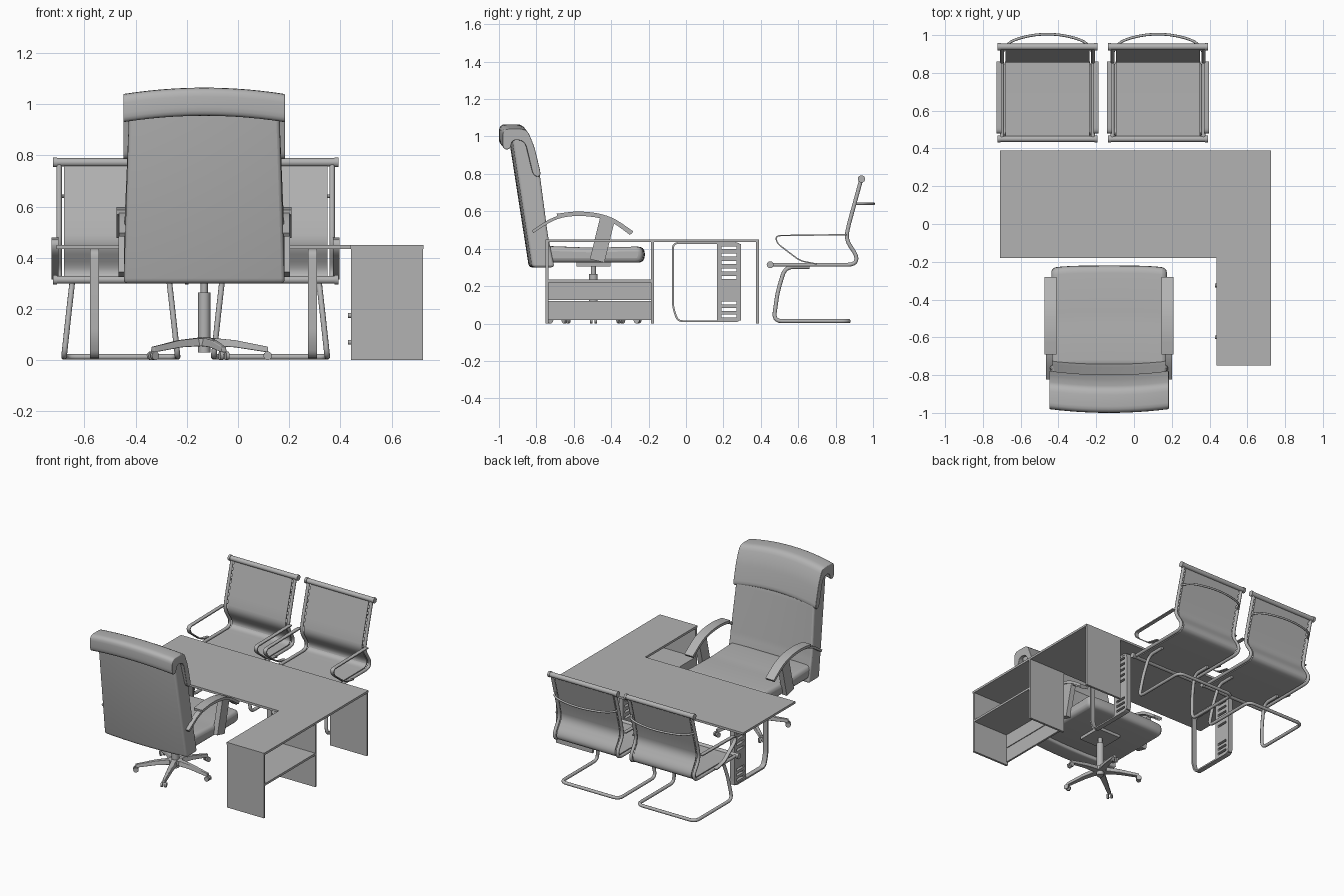
import bpy, bmesh, math
from mathutils import Vector

if "Cube" in bpy.data.objects:
    bpy.data.objects.remove(bpy.data.objects["Cube"])

grey = bpy.data.materials.new("neutral grey")
grey.use_nodes = True
grey.diffuse_color = (0.45, 0.45, 0.45, 1)
grey.node_tree.nodes["Principled BSDF"].inputs["Base Color"].default_value = (0.45, 0.45, 0.45, 1)


def finish(name, mesh, smooth=False, bevel=0):
    mesh.materials.clear()
    mesh.materials.append(grey)
    ob = bpy.data.objects.new(name, mesh)
    bpy.context.collection.objects.link(ob)
    if smooth:
        bpy.ops.object.select_all(action="DESELECT")
        ob.select_set(True)
        bpy.context.view_layer.objects.active = ob
        bpy.ops.object.shade_smooth_by_angle(angle=math.radians(40))
    if bevel:
        mod = ob.modifiers.new("soft edges", "BEVEL")
        mod.width, mod.segments, mod.limit_method = bevel, 3, "ANGLE"
        mod.angle_limit = math.radians(50)
    return ob


def loft(name, rings, loop=False, smooth=True, bevel=0):
    """Skin a list of equal closed rings; loop joins last to first."""
    bm = bmesh.new()
    vs = [[bm.verts.new(p) for p in r] for r in rings]
    n = len(rings[0])
    for a, b in zip(vs, vs[1:] + vs[:1] if loop else vs[1:]):
        for i in range(n):
            bm.faces.new((a[i], a[(i + 1) % n], b[(i + 1) % n], b[i]))
    if not loop:
        bm.faces.new(vs[0])
        bm.faces.new(vs[-1])
    bmesh.ops.recalc_face_normals(bm, faces=bm.faces)
    me = bpy.data.meshes.new(name)
    bm.to_mesh(me)
    bm.free()
    return finish(name, me, smooth, bevel)


def box(name, x0, x1, y0, y1, z0, z1):
    rings = [[(x, y0, z0), (x, y1, z0), (x, y1, z1), (x, y0, z1)] for x in (x0, x1)]
    return loft(name, rings, smooth=False)


def rounded(pts, r, closed=False, steps=5):
    """Replace path corners by short arcs."""
    pts = [Vector(p) for p in pts]
    n, out = len(pts), []
    for i, p in enumerate(pts):
        if not closed and i in (0, n - 1):
            out.append(p)
            continue
        a, b = pts[i - 1] - p, pts[(i + 1) % n] - p
        s = p + a.normalized() * min(r, a.length * .49)
        e = p + b.normalized() * min(r, b.length * .49)
        for k in range(steps + 1):
            t = k / steps
            out.append(s * (1 - t) ** 2 + p * 2 * t * (1 - t) + e * t * t)
    return out


def ribbon(name, path, x, width, thick, r=.04, closed=False):
    """Flat band following a (y, z) path, wide in x."""
    pts = rounded(path, r, closed)
    rings = []
    for i, p in enumerate(pts):
        q = pts[(i + 1) % len(pts)] if closed or i < len(pts) - 1 else p
        o = pts[i - 1] if closed or i else p
        d = (q - o).normalized() * thick / 2
        nrm = Vector((-d.y, d.x))
        a, b, h = p + nrm, p - nrm, width / 2
        rings.append([(x - h, *a), (x + h, *a), (x + h, *b), (x - h, *b)])
    return loft(name, rings, closed)


def tube(name, path, radius, r=.05, closed=False):
    cu = bpy.data.curves.new(name, "CURVE")
    cu.dimensions, cu.bevel_depth, cu.bevel_resolution, cu.use_fill_caps = "3D", radius, 3, True
    pts = rounded(path, r, closed)
    sp = cu.splines.new("POLY")
    sp.points.add(len(pts) - 1)
    sp.use_cyclic_u = closed
    for q, p in zip(sp.points, pts):
        q.co = (*p, 1)
    tmp = bpy.data.objects.new(name + "_path", cu)
    me = bpy.data.meshes.new_from_object(tmp)
    bpy.data.objects.remove(tmp)
    return finish(name, me, True)


def cushion(name, profile, cx, half, bulge, bevel, r=.03):
    """(y, z) profile run across x; bulge(t) gives offset and side scale."""
    prof = rounded(profile, r, True, 4)
    rings = []
    for k in range(13):
        t = k / 6 - 1
        rings.append([(cx + t * half(p.y), p.x + bulge(t)[0], p.y + bulge(t)[1]) for p in prof])
    return loft(name, rings, bevel=bevel)


# L-shaped desk: top, three upright panels, shelf and drawers
T = .015
box("desk_top", -.71, .725, -.18, .39, .45 - T, .45)
box("return_top", .438, .725, -.75, -.18, .45 - T, .45)
for nm, y in (("return_end_panel", -.75), ("middle_panel", -.187), ("desk_end_panel", .375)):
    box(nm, .442, .723, y, y + T, 0, .45 - T)
box("return_shelf", .442, .723, -.735, -.187, .22, .235)
for i, z in enumerate((.02, .125)):
    box(f"drawer_front_{i}", .442, .455, -.735, -.187, z, z + .1)
    for y in (-.6, -.325):
        tube(f"drawer_knob_{i}", [(.445, y, z + .05), (.43, y, z + .05)], .01)

# Desk legs: flat loop with a slotted panel
for x in (-.561, .291):
    ribbon("leg_loop", [(-.07, .43), (-.07, .09), (-.045, .012), (.29, .012), (.29, .43)],
           x, .034, .01, .03, True)
    for y in (.165, .27):
        box("leg_panel_side", x - .015, x + .015, y, y + .025, .015, .425)
    slots = [.04, .075, .11, .245, .285, .325, .365, .405]
    edges = [.015] + [z + s for z in slots for s in (-.008, .008)] + [.425]
    for z0, z1 in zip(edges[::2], edges[1::2]):
        box("leg_panel_rung", x - .015, x + .015, .185, .275, z0, z1)


# Visitor chairs
def visitor_chair(cx):
    rail = [(.45, .314), (.9, .314), (.917, .355), (.855, .45), (.868, .52), (.938, .775)]
    ribbon("visitor_seat_sheet", rail, cx, .445, .008)
    for y, z, r in ((.45, .314, .016), (.938, .773, .017)):
        tube("visitor_cross_bar", [(cx - .262, y, z), (cx + .262, y, z)], r)
        for s in (-1, 1):
            tube("visitor_bar_cap", [(cx + s * .25, y, z), (cx + s * .265, y, z)], r + .003)
    for s in (-1, 1):
        tube("visitor_side_rail", [(cx + s * .241, y, z) for y, z in rail], .011, .04)
        ribbon("visitor_arm", [(.86, .475), (.48, .47), (.485, .43), (.61, .335), (.7, .318)],
               cx + s * .257, .026, .007, .03)
    # Cantilever base: one bent tube
    half = [(.19, .66, .302), (.19, .53, .302), (.205, .49, .17), (.222, .468, .013), (.222, .87, .013)]
    base = [(cx - x, y, z) for x, y, z in half] + [(cx + x, y, z) for x, y, z in half[::-1]]
    tube("visitor_base", base, .011, .045)
    # Bowed handle behind the back
    tube("visitor_back_handle", [(cx + x, y, .64) for x, y in
         ((-.24, .905), (-.2, .975), (0, 1.015), (.2, .975), (.24, .905))], .007, .15)


for cx in (-.458, .127):
    visitor_chair(cx)

# Executive chair
CX, CY = -.132, -.495
cushion("office_backrest", [(-.95, 1.01), (-.86, 1.01), (-.8, .81), (-.755, .47), (-.72, .3), (-.84, .3)],
        CX, lambda z: .292 + .022 * min(1, max(0, (1 - z) / .5)),
        lambda t: (.018 * t * t, 0), .02, .02)
cushion("office_headrest",
        [(-.995, .955), (-.995, 1.065), (-.865, 1.065), (-.825, .97), (-.787, .81),
         (-.83, .81), (-.875, 1.0), (-.945, 1.01), (-.952, .955)],
        CX, lambda z: .316, lambda t: (.02 * t * t - .005, -.025 * t * t), .012, .035)
cushion("office_seat", [(-.76, .325), (-.22, .325), (-.22, .412), (-.5, .405), (-.76, .415)],
        CX, lambda z: .306, lambda t: (-.012 * t ** 4, 0), .025, .04)

arch = [(-.82, .49), (-.7, .57), (-.567, .588), (-.41, .565), (-.295, .48)]
pad = [(-.69, .578), (-.567, .594), (-.41, .571), (-.287, .485)]
for s in (-1, 1):
    ribbon("office_arm", arch, CX + s * .317, .034, .016, .08)
    ribbon("office_arm_pad", pad, CX + s * .31, .064, .018, .08)
    ribbon("office_arm_support", [(-.42, .56), (-.475, .335)], CX + s * .317, .036, .08)

# Gas column and five-star base
for r, z0, z1 in ((.024, .03, .265), (.014, .26, .33), (.045, .055, .085)):
    tube("office_column", [(CX, CY, z0), (CX, CY, z1)], r)
box("seat_plate", CX - .09, CX + .09, CY - .09, CY + .09, .305, .328)
for k in range(5):
    a = k * math.tau / 5
    u, v = Vector((math.cos(a), math.sin(a), 0)), Vector((-math.sin(a), math.cos(a), 0))
    c = Vector((CX, CY, 0))
    rings = []
    for d, w, lo, hi in ((.02, .024, .055, .088), (.12, .018, .05, .078), (.25, .012, .03, .052)):
        m = c + u * d
        rings.append([m + v * q + Vector((0, 0, z)) for q, z in ((-w, lo), (w, lo), (w * .7, hi), (-w * .7, hi))])
    loft("base_leg", rings, bevel=.003)
    for q in (-.012, .012):
        p = c + u * .248 + v * q + Vector((0, 0, .017))
        tube("caster_wheel", [p - v * .006, p + v * .006], .017)
